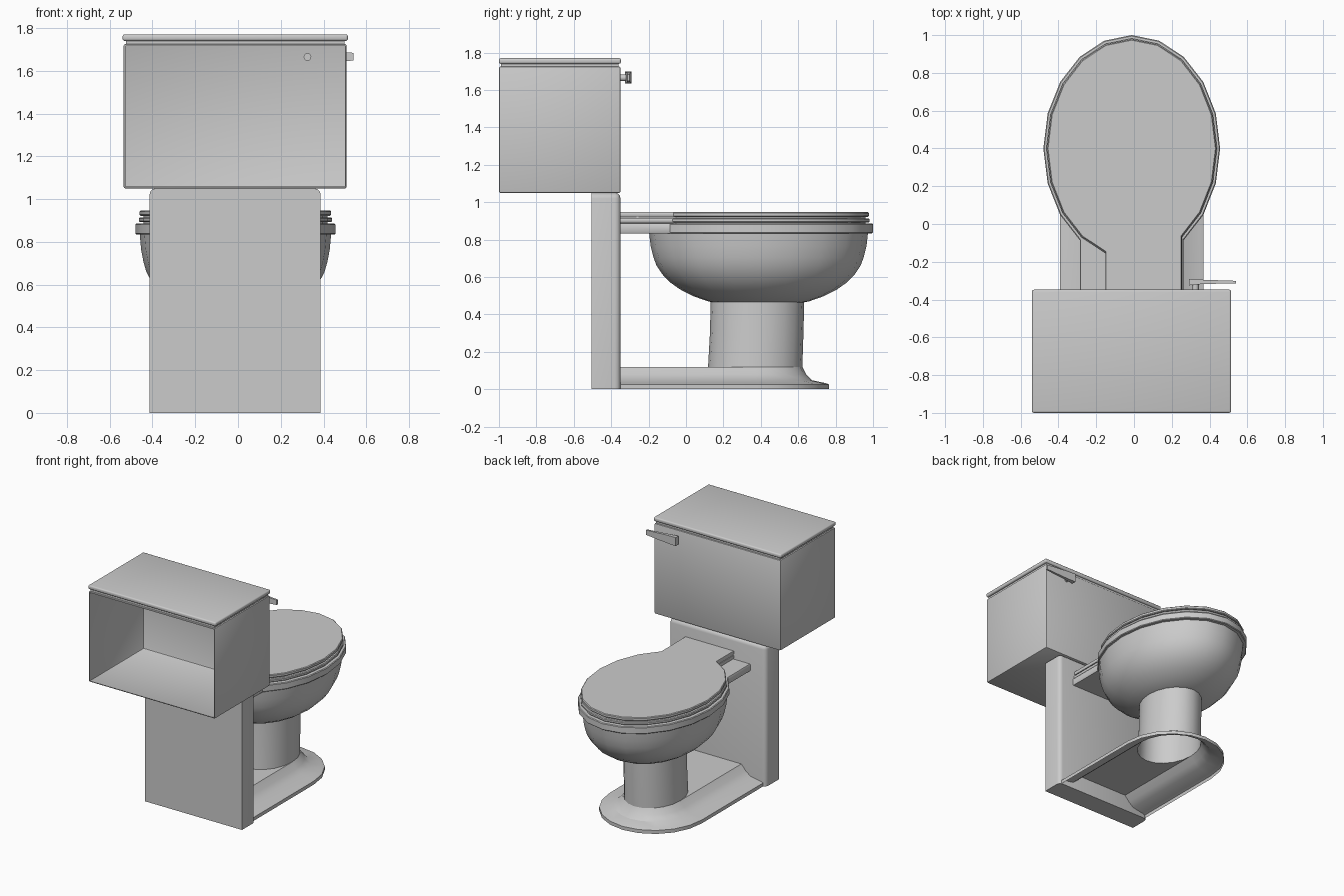
import bpy, bmesh, math

if "Cube" in bpy.data.objects:
    bpy.data.objects.remove(bpy.data.objects["Cube"])

CX = -0.012      # symmetry axis of the body
BACK = -0.35     # plane where everything meets the back panel
STEP = math.pi / 10


def finish(name, bm, recalc=True):
    if recalc:
        bmesh.ops.recalc_face_normals(bm, faces=bm.faces[:])
    me = bpy.data.meshes.new(name)
    bm.to_mesh(me)
    bm.free()
    ob = bpy.data.objects.new(name, me)
    bpy.context.collection.objects.link(ob)
    bpy.ops.object.select_all(action='DESELECT')
    ob.select_set(True)
    bpy.context.view_layer.objects.active = ob
    bpy.ops.object.shade_smooth_by_angle(angle=math.radians(32))
    return ob


def loft(name, rings, closed=True, bottom=False, top=False, extra=None):
    """Skin a list of equally long point rings."""
    bm = bmesh.new()
    rows = [[bm.verts.new(p) for p in r] for r in rings]
    n = len(rows[0])
    for a, b in zip(rows, rows[1:]):
        for i in range(n if closed else n - 1):
            j = (i + 1) % n
            bm.faces.new((a[i], a[j], b[j], b[i]))
    if bottom:
        bm.faces.new(rows[0])
    if top:
        bm.faces.new(rows[-1])
    if extra:
        bm.faces.new(rows[-1][:1] + [bm.verts.new(p) for p in extra] + rows[-1][-1:])
    return finish(name, bm)


def box(name, lo, hi, bevel=0.0, segs=2, edge_test=None, drop=None):
    bm = bmesh.new()
    bmesh.ops.create_cube(bm, size=1)
    for v in bm.verts:
        for k in range(3):
            v.co[k] = lo[k] if v.co[k] < 0 else hi[k]
    if bevel:
        edges = [e for e in bm.edges if edge_test is None
                 or edge_test((e.verts[0].co + e.verts[1].co) / 2)]
        bmesh.ops.bevel(bm, geom=edges, offset=bevel, segments=segs,
                        profile=0.5, affect='EDGES')
    if drop:
        bm.normal_update()
        bmesh.ops.delete(bm, geom=[f for f in bm.faces if drop(f)], context='FACES')
    return finish(name, bm, recalc=not drop)


def ellipse(rx, ry, cy, z, i0=0, i1=19):
    return [(CX + rx * math.sin(i * STEP), cy + ry * math.cos(i * STEP), z)
            for i in range(i0, i1 + 1)]


def egg(rx, ry, z, left):
    """Egg outline with a straight neck running to the back panel."""
    pts = ellipse(rx, ry, 0.4, z, -left, 8)
    return [(pts[0][0], BACK, z)] + pts + [(pts[-1][0], BACK, z)]


def plate(name, rx, ry, z0, z1, left):
    e = 0.005
    loft(name, [egg(rx - e, ry - e, z0, left), egg(rx, ry, z0 + e, left),
                egg(rx, ry, z1 - e, left), egg(rx - e, ry - e, z1, left)],
         bottom=True, top=True)


# Tank: open at -y, thin walls
box("tank", (-0.535, -1.0, 1.05), (0.508, BACK, 1.725), 0.008, 2,
    drop=lambda f: f.normal.y < -0.99)
box("tank_neck", (-0.525, -0.99, 1.722), (0.498, BACK - 0.01, 1.745))
box("tank_lid", (-0.54, -1.0, 1.74), (0.514, BACK + 0.002, 1.77), 0.01, 3)

# Back panel with rounded upper and forward edges
box("back_panel", (-0.414, -0.505, 0), (0.387, BACK, 1.05), 0.03, 3,
    edge_test=lambda m: m.z > 0.1 and (m.y > -0.36 and m.z < 1 or m.z > 1 and m.y > -0.5)
    or (m.z > 1.04 and abs(m.x + 0.013) > 0.3))

# Base: hollow skirt sweeping from a flat flange up to the column
skirt = []
for w, front, z in ((0.38, 0.765, 0.0), (0.38, 0.765, 0.026), (0.36, 0.745, 0.033),
                    (0.275, 0.675, 0.048), (0.235, 0.643, 0.08), (0.2, 0.622, 0.12)):
    arc = ellipse(w, front - 0.37, 0.37, z, -5, 5)
    skirt.append([(CX - w, BACK, z)] + arc + [(CX + w, BACK, z)])
base = loft("base", skirt, closed=False)
# Flat deck behind the column, cut around the column's rear half
deck = ellipse(0.2, 0.252, 0.37, 0.12, 5, 15)
bm = bmesh.new()
bm.faces.new([bm.verts.new(p) for p in
              deck + [(CX - 0.2, BACK, 0.12), (CX + 0.2, BACK, 0.12)]])
bm.normal_update()
for f in bm.faces:
    if f.normal.z < 0:
        f.normal_flip()
finish("base_deck", bm, recalc=False)

# Column and bowl
loft("column", [ellipse(0.2, 0.252, 0.37, 0.12), ellipse(0.197, 0.25, 0.378, 0.3),
                ellipse(0.195, 0.25, 0.382, 0.47)])
loft("bowl", [ellipse(r * 0.765, r, 0.388, z) for r, z in
              ((0.245, 0.465), (0.27, 0.47), (0.35, 0.498), (0.42, 0.534), (0.475, 0.573),
               (0.514, 0.614), (0.545, 0.66), (0.562, 0.705), (0.577, 0.765), (0.585, 0.835))])

# Rim, seat and cover share the same egg outline
plate("rim", 0.468, 0.6, 0.834, 0.886, 8)
plate("seat_core", 0.43, 0.56, 0.88, 0.94, 9)
plate("seat", 0.452, 0.582, 0.892, 0.914, 9)
plate("seat_cover", 0.448, 0.578, 0.922, 0.947, 9)

# Flush handle: stem plus tapered lever
bm = bmesh.new()
bmesh.ops.create_cone(bm, cap_ends=True, segments=12, radius1=0.018, radius2=0.018, depth=0.05)
for v in bm.verts:
    x, y, z = v.co
    v.co = (0.325 + x, -0.335 + z, 1.665 + y)
finish("handle_stem", bm)
sections = ((0.29, -0.325, -0.292, 0.032), (0.36, -0.318, -0.295, 0.03),
            (0.54, -0.314, -0.301, 0.018))
loft("handle_lever", [[(x, y0, 1.666 - h), (x, y1, 1.666 - h),
                       (x, y1, 1.666 + h), (x, y0, 1.666 + h)]
                      for x, y0, y1, h in sections], bottom=True, top=True)
